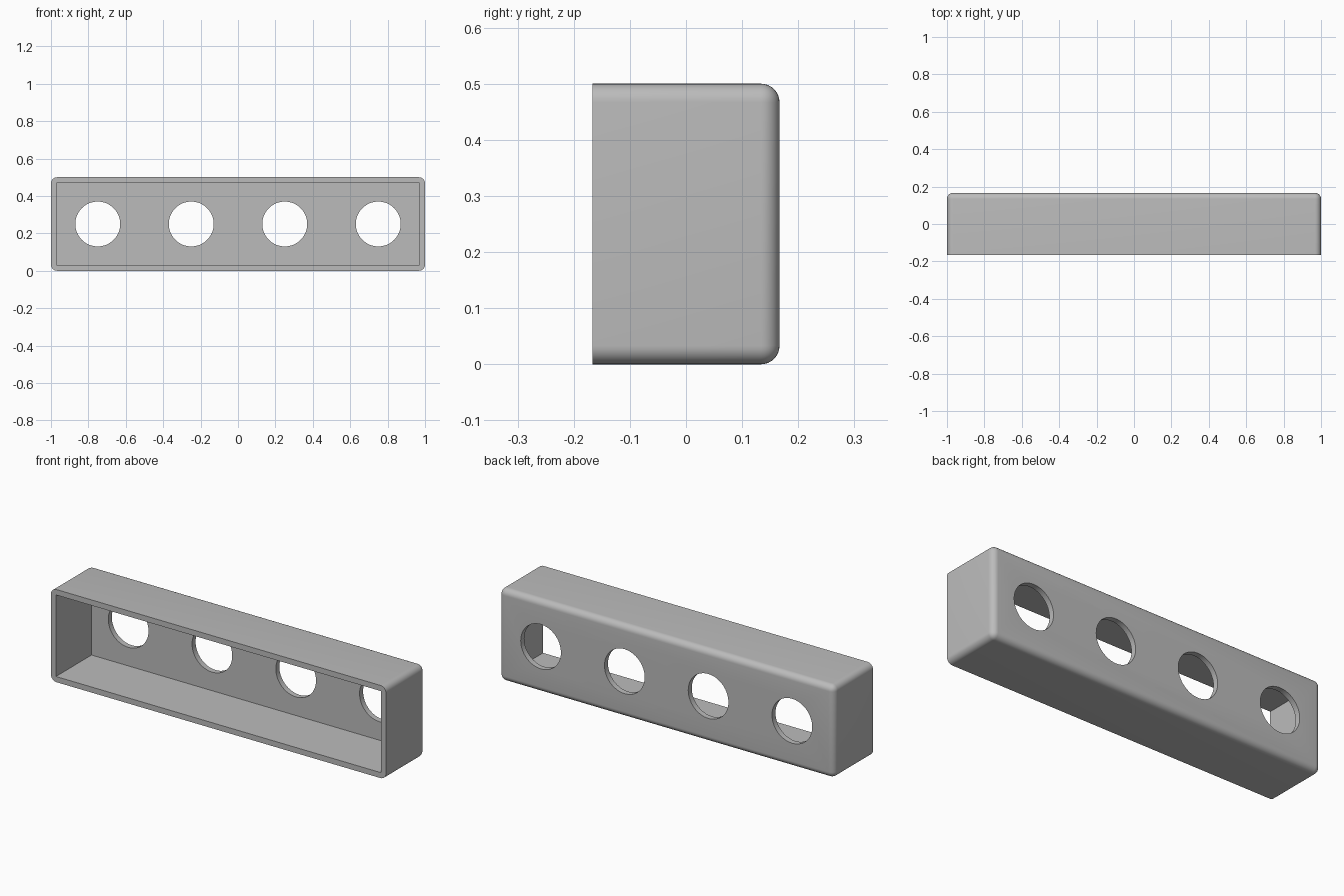
import bpy
import bmesh
import math
from mathutils import Matrix, Vector

old = bpy.data.objects.get("Cube")
if old:
    bpy.data.objects.remove(old, do_unlink=True)

LENGTH, DEPTH, HEIGHT = 2.0, 1 / 3, 0.5
WALL, ROUND, HOLE = 0.03, 0.033, 0.12
COLOR = (0.5, 0.5, 0.5, 1)

grey = bpy.data.materials.new("plain grey")
grey.use_nodes = True
grey.diffuse_color = COLOR
grey.node_tree.nodes["Principled BSDF"].inputs["Base Color"].default_value = COLOR


def make_object(name, bm):
    mesh = bpy.data.meshes.new(name)
    bm.to_mesh(mesh)
    bm.free()
    mesh.materials.append(grey)
    obj = bpy.data.objects.new(name, mesh)
    bpy.context.collection.objects.link(obj)
    return obj


def box(size, center):
    bm = bmesh.new()
    bmesh.ops.create_cube(bm, size=1)
    bmesh.ops.scale(bm, vec=size, verts=bm.verts)
    bmesh.ops.translate(bm, vec=center, verts=bm.verts)
    return bm


def cut(target, cutter):
    mod = target.modifiers.new(cutter.name, "BOOLEAN")
    mod.operation = "DIFFERENCE"
    mod.solver = "EXACT"
    mod.object = cutter
    bpy.ops.object.modifier_apply(modifier=mod.name)
    bpy.data.objects.remove(cutter, do_unlink=True)


# Outer shell: every edge is rounded except those of the open front
bm = box((LENGTH, DEPTH, HEIGHT), (0, 0, HEIGHT / 2))
edges = [e for e in bm.edges if any(v.co.y > 0 for v in e.verts)]
bmesh.ops.bevel(bm, geom=edges, offset=ROUND, segments=8, profile=0.5,
                affect="EDGES", clamp_overlap=True)
housing = make_object("housing", bm)
bpy.context.view_layer.objects.active = housing
housing.select_set(True)

# Sharp-cornered cavity, open to the front
cavity = make_object("cavity_cutter", box(
    (LENGTH - 2 * WALL, DEPTH, HEIGHT - 2 * WALL), (0, -WALL, HEIGHT / 2)))
cavity.hide_render = True
cut(housing, cavity)

# Four round holes through the back wall
bm = bmesh.new()
for x in (-0.75, -0.25, 0.25, 0.75):
    place = Matrix.Translation(Vector((x, DEPTH / 2, HEIGHT / 2)))
    bmesh.ops.create_cone(bm, cap_ends=True, segments=64, radius1=HOLE,
                          radius2=HOLE, depth=4 * WALL,
                          matrix=place @ Matrix.Rotation(math.pi / 2, 4, "X"))
holes = make_object("hole_cutter", bm)
holes.hide_render = True
cut(housing, holes)

bpy.ops.object.shade_smooth_by_angle(angle=math.radians(30))
